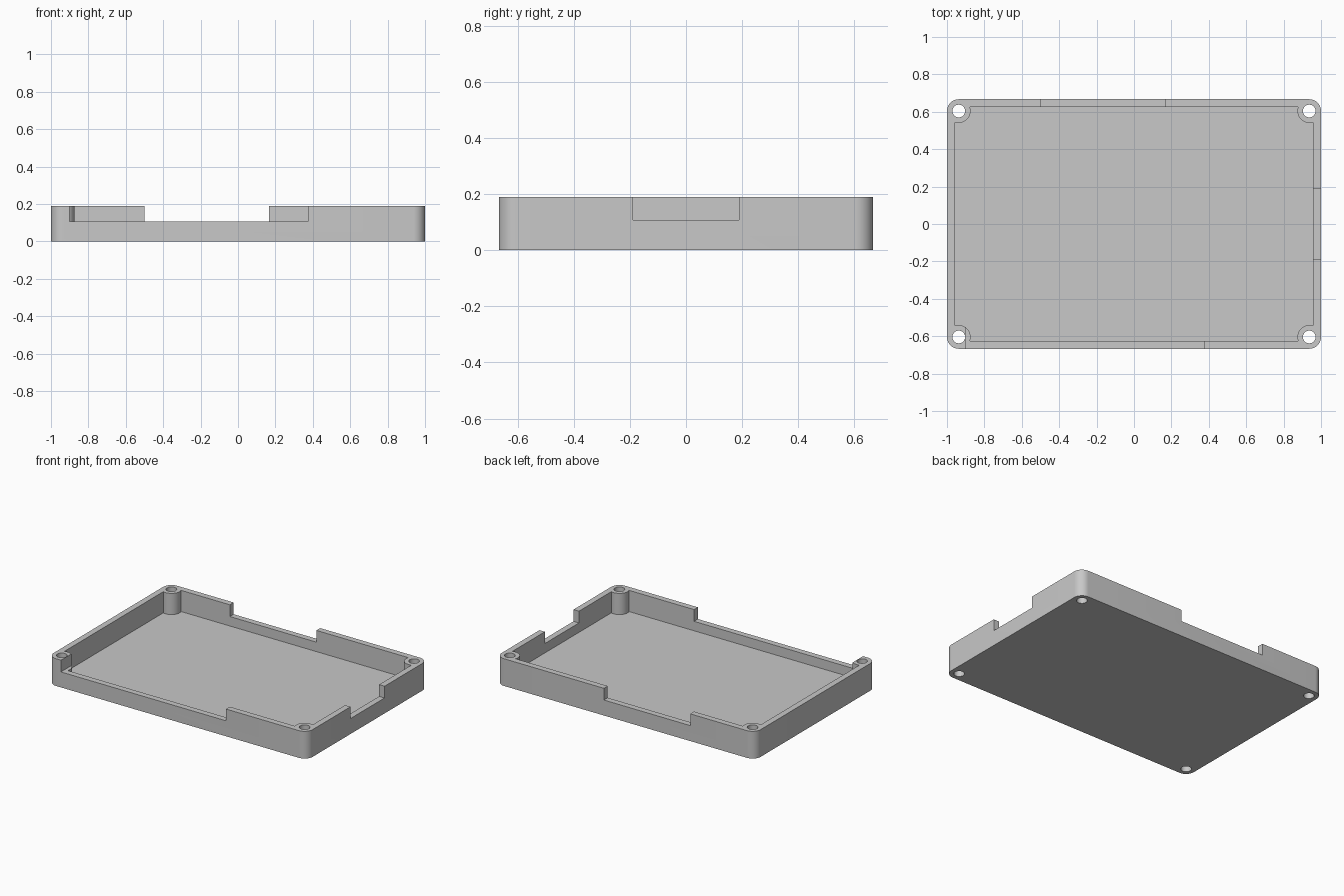
import bpy
import bmesh
from mathutils import Matrix

if "Cube" in bpy.data.objects:
    bpy.data.objects.remove(bpy.data.objects["Cube"], do_unlink=True)

HX, HY, TOP = 1.0, 0.667, 0.19      # half length, half width, height
WALL, FLOOR = 0.042, 0.042          # shell thickness
RIM = 0.108                         # height of the lowered rim in the notches
RADIUS, HOLE = 0.063, 0.034         # corner and boss radius, screw hole radius
CORNERS = [(sx * (HX - RADIUS), sy * (HY - RADIUS)) for sx in (-1, 1) for sy in (-1, 1)]

grey = bpy.data.materials.new("light grey plastic")
grey.use_nodes = True
colour = (0.58, 0.58, 0.58, 1)
grey.diffuse_color = colour
grey.node_tree.nodes["Principled BSDF"].inputs["Base Color"].default_value = colour


def add_object(name, bm):
    mesh = bpy.data.meshes.new(name)
    bm.to_mesh(mesh)
    bm.free()
    mesh.materials.append(grey)
    obj = bpy.data.objects.new(name, mesh)
    bpy.context.collection.objects.link(obj)
    return obj


def box(name, low, high, corner=0):
    """Box between two points, with optional rounded upright edges."""
    bm = bmesh.new()
    bmesh.ops.create_cube(bm, size=1)
    for v in bm.verts:
        v.co = [l + (c + 0.5) * (h - l) for c, l, h in zip(v.co, low, high)]
    if corner:
        upright = [e for e in bm.edges if abs(e.verts[0].co.z - e.verts[1].co.z) > 0.01]
        bmesh.ops.bevel(bm, geom=upright, offset=corner, segments=12,
                        profile=0.5, affect='EDGES')
    return add_object(name, bm)


def posts(name, radius):
    """One upright cylinder at each corner, taller than the tray."""
    bm = bmesh.new()
    for x, y in CORNERS:
        bmesh.ops.create_cone(bm, cap_ends=True, segments=48, radius1=radius,
                              radius2=radius, depth=1, matrix=Matrix.Translation((x, y, 0)))
    return add_object(name, bm)


def subtract(target, cutter):
    """Cut one object out of another and discard the cutter."""
    cutter.hide_render = True
    mod = target.modifiers.new("cut", 'BOOLEAN')
    mod.operation, mod.solver, mod.object = 'DIFFERENCE', 'EXACT', cutter
    bpy.ops.object.select_all(action='DESELECT')
    target.select_set(True)
    bpy.context.view_layer.objects.active = target
    bpy.ops.object.modifier_apply(modifier=mod.name)
    bpy.data.objects.remove(cutter, do_unlink=True)


# Rounded outer body
tray = box("enclosure_tray", (-HX, -HY, 0), (HX, HY, TOP), RADIUS)

# Hollow interior that leaves a round screw boss in each corner
cavity = box("cavity", (-HX + WALL, -HY + WALL, FLOOR), (HX - WALL, HY - WALL, TOP + 0.1))
subtract(cavity, posts("boss_shape", RADIUS))
subtract(tray, cavity)

# Connector notches: front, back and left wall
notches = [
    ("front_notch", (-0.9, -HY - 0.1), (0.375, -0.53)),
    ("back_notch", (-0.5, HY - 0.08), (0.167, HY + 0.1)),
    ("left_notch", (HX - 0.08, -0.188), (HX + 0.1, 0.188)),
]
for name, low, high in notches:
    subtract(tray, box(name, (*low, RIM), (*high, TOP + 0.1)))

# Screw holes through the full height
subtract(tray, posts("screw_holes", HOLE))

tray.select_set(True)
bpy.context.view_layer.objects.active = tray
bpy.ops.object.shade_smooth_by_angle(angle=0.6)
